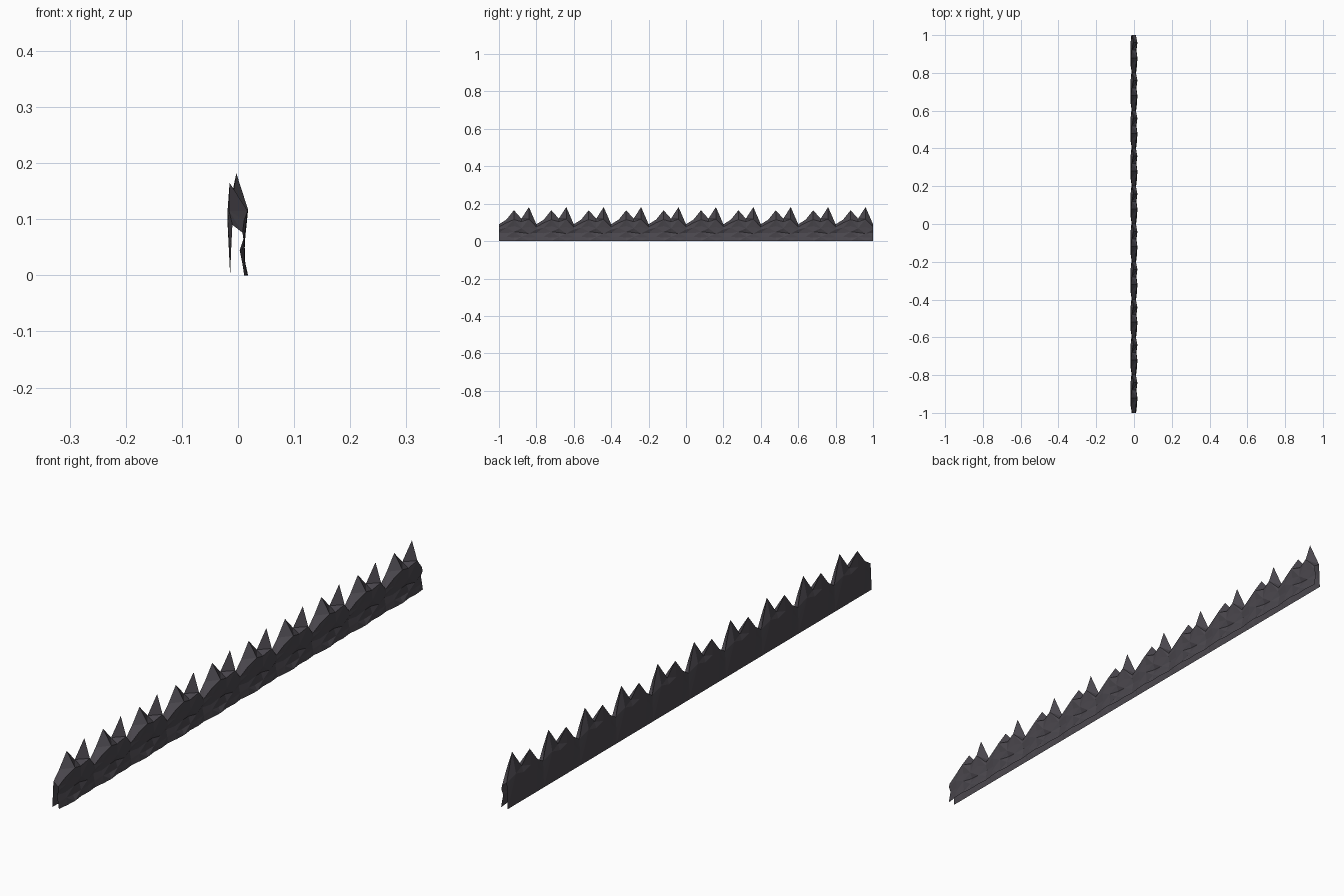
import bpy, bmesh

if "Cube" in bpy.data.objects:
    bpy.data.objects.remove(bpy.data.objects["Cube"])

PERIOD, COUNT = 0.2, 10

# (x, z) cross-sections at five steps along one repeat:
# back foot, back shoulder, ridge, front shoulder, three rocky rows, front foot
sections = [
    (0.00, [(-.014, 0), (-.012, .050), (-.010, .090), (.008, .076), (.010, .062), (.003, .045), (.008, .020), (.011, 0)]),
    (0.04, [(-.014, 0), (-.018, .085), (-.016, .115), (.011, .098), (.012, .072), (.008, .042), (.012, .024), (.016, 0)]),
    (0.08, [(-.014, 0), (-.019, .110), (-.015, .165), (.017, .115), (.011, .080), (.012, .050), (.009, .018), (.018, 0)]),
    (0.12, [(-.014, 0), (-.019, .100), (-.012, .120), (.011, .104), (.013, .068), (.005, .046), (.013, .022), (.013, 0)]),
    (0.16, [(-.014, 0), (-.018, .110), (-.003, .182), (.018, .117), (.012, .076), (.010, .040), (.010, .020), (.015, 0)]),
]

# Rocky ridge: repeating open shell, closed only along the jagged top
bm = bmesh.new()
columns = []
for i in range(COUNT * len(sections) + 1):
    rep, k = divmod(i, len(sections))
    dy, profile = sections[k]
    y = -1 + rep * PERIOD + dy
    columns.append([bm.verts.new((x, y, z)) for x, z in profile])

for i, (a, b) in enumerate(zip(columns, columns[1:])):
    for j in range(len(a) - 1):
        p, q, r, s = a[j], b[j], b[j + 1], a[j + 1]
        # alternate the diagonals for a chipped stone look
        if (i % len(sections) + j) % 2:
            tris = ((p, q, r), (p, r, s))
        else:
            tris = ((p, q, s), (q, r, s))
        for t in tris:
            bm.faces.new(t)

bmesh.ops.recalc_face_normals(bm, faces=bm.faces)
bm.faces.ensure_lookup_table()
if bm.faces[0].normal.x > 0:
    bmesh.ops.reverse_faces(bm, faces=bm.faces)

mesh = bpy.data.meshes.new("rocky_ridge")
bm.to_mesh(mesh)
bm.free()
ridge = bpy.data.objects.new("rocky_ridge", mesh)
bpy.context.collection.objects.link(ridge)

# Dark stone
stone = bpy.data.materials.new("dark_stone")
stone.diffuse_color = (0.07, 0.064, 0.076, 1)
stone.use_nodes = True
stone.node_tree.nodes["Principled BSDF"].inputs["Base Color"].default_value = stone.diffuse_color
mesh.materials.append(stone)
